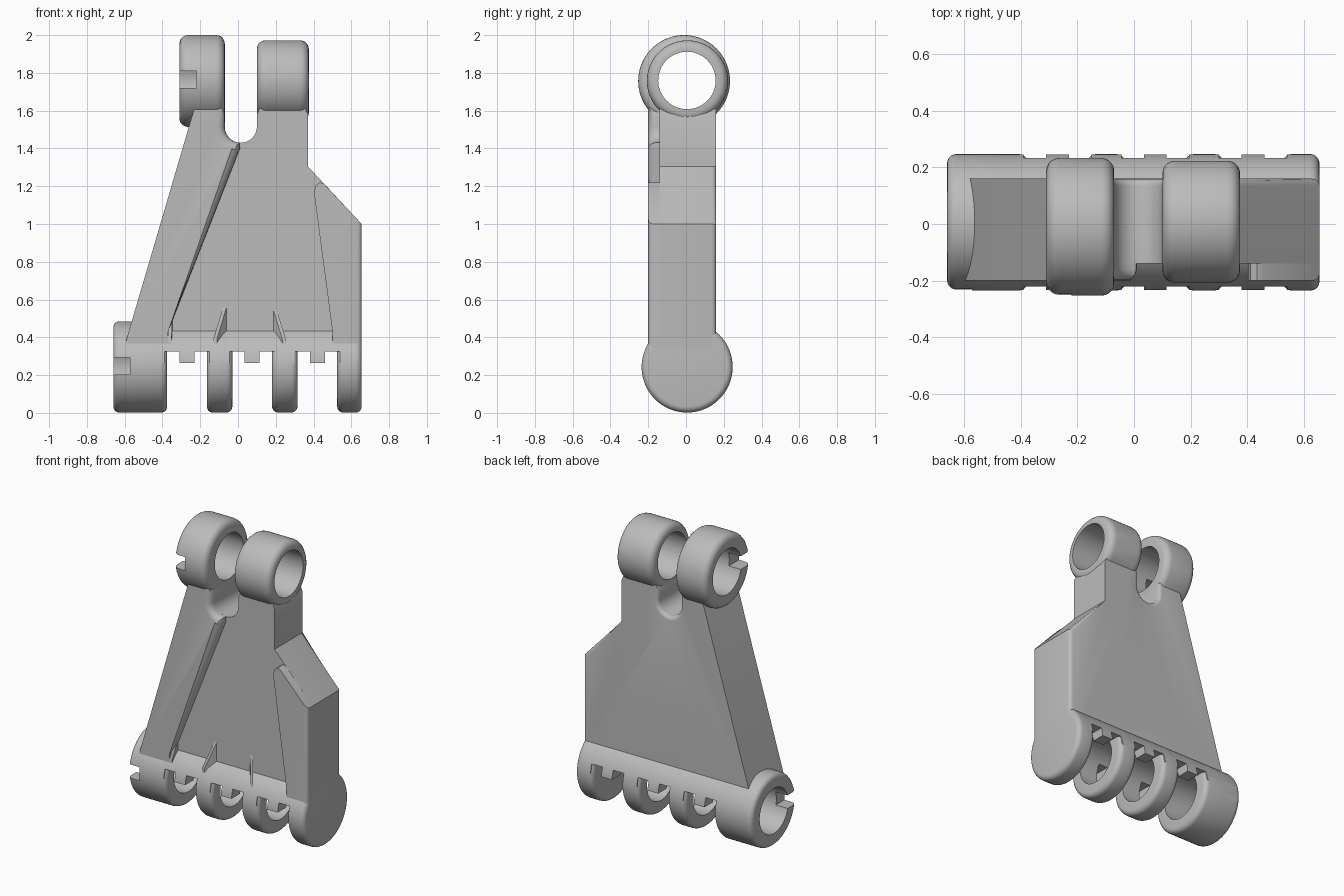
import bpy, bmesh, math
from mathutils import Vector, Matrix

if "Cube" in bpy.data.objects:
    bpy.data.objects.remove(bpy.data.objects["Cube"], do_unlink=True)

grey = bpy.data.materials.new("plain_grey")
grey.use_nodes = True
grey.diffuse_color = (0.5, 0.5, 0.5, 1)
grey.node_tree.nodes["Principled BSDF"].inputs["Base Color"].default_value = (0.5, 0.5, 0.5, 1)

BACK, WEB, FRONT = 0.16, -0.14, -0.2
BARREL_Y, BARREL_Z, BARREL_R = 0.006, 0.243, 0.241
BORE_R, PIN_Z = 0.152, 1.76


def to_object(name, bm):
    bmesh.ops.recalc_face_normals(bm, faces=bm.faces)
    mesh = bpy.data.meshes.new(name)
    bm.to_mesh(mesh)
    bm.free()
    obj = bpy.data.objects.new(name, mesh)
    bpy.context.scene.collection.objects.link(obj)
    mesh.materials.append(grey)
    return obj


def rod(name, start, end, radius, fillet=0, sides=64):
    """Cylinder between two points, with optional rounded rims."""
    start, end = Vector(start), Vector(end)
    axis = end - start
    bm = bmesh.new()
    bmesh.ops.create_cone(bm, cap_ends=True, segments=sides, radius1=radius,
                          radius2=radius, depth=axis.length)
    if fillet:
        rims = [e for e in bm.edges if abs(e.verts[0].co.z - e.verts[1].co.z) < 1e-5]
        bmesh.ops.bevel(bm, geom=rims, offset=fillet, segments=5, profile=0.5, affect='EDGES')
    turn = axis.to_track_quat('Z', 'Y').to_matrix().to_4x4()
    bm.transform(Matrix.Translation((start + end) / 2) @ turn)
    return to_object(name, bm)


def box(name, low, high):
    low, high = Vector(low), Vector(high)
    bm = bmesh.new()
    bmesh.ops.create_cube(bm, size=1)
    bm.transform(Matrix.Translation((low + high) / 2) @ Matrix.Diagonal((*(high - low), 1)))
    return to_object(name, bm)


def prism(name, outline, y0, y1, rounded=None, radius=0.03):
    """Extrude an x-z outline along y, rounding the edges picked by a rule."""
    bm = bmesh.new()
    face = bm.faces.new([bm.verts.new((x, y0, z)) for x, z in outline])
    grown = bmesh.ops.extrude_face_region(bm, geom=[face])["geom"]
    bmesh.ops.translate(bm, vec=(0, y1 - y0, 0),
                        verts=[v for v in grown if isinstance(v, bmesh.types.BMVert)])
    if rounded:
        picked = [e for e in bm.edges if rounded(e.verts[0].co, e.verts[1].co)]
        bmesh.ops.bevel(bm, geom=picked, offset=radius, segments=4, profile=0.5, affect='EDGES')
    return to_object(name, bm)


def arc(cx, cz, r, a0, a1, steps):
    angles = [math.radians(a0 + (a1 - a0) * i / steps) for i in range(steps + 1)]
    return [(cx + r * math.cos(a), cz + r * math.sin(a)) for a in angles]


def cut(obj, cutters):
    for c in cutters:
        mod = obj.modifiers.new("cut", 'BOOLEAN')
        mod.operation, mod.solver, mod.object = 'DIFFERENCE', 'EXACT', c


# Cutters: pin bores, side holes with open slots
top_bore = rod("top_bore", (-0.6, 0.005, PIN_Z), (0.6, 0.005, PIN_Z), BORE_R)
low_bore = rod("low_bore", (-0.9, BARREL_Y, BARREL_Z), (0.56, BARREL_Y, BARREL_Z), BORE_R)


def side_hole(x, z):
    return [rod("side_hole", (x, -0.4, z), (x, 0.4, z), 0.062, sides=32),
            box("side_slot", (x - 0.2, -0.4, z - 0.045), (x, -0.02, z + 0.045))]


top_side = side_hole(-0.22, 1.765)
low_side = side_hole(-0.572, 0.248)
small_holes = [rod("small_hole", (x, -0.4, z), (x, 0.4, z), 0.032, sides=24)
               for x in (0.19, 0.285) for z in (1.61, 1.72, 1.825)]


# Slanted holes that cross inside the web
def slanted(x0, z0, x1, z1, r):
    a, b = Vector((x0, WEB, z0)), Vector((x1, BACK, z1))
    reach = (b - a) * 0.3
    return rod("slanted_hole", a - reach, b + reach, r, sides=32)


web_holes = []
for upper, lower, back_up, back_low in ((-0.095, -0.23, -0.195, -0.25),
                                        (0.095, 0.05, 0.09, 0.095),
                                        (0.27, 0.34, 0.39, 0.445)):
    web_holes.append(slanted(upper, 0.82, back_low, 0.54, 0.05))
    web_holes.append(slanted(lower, 0.53, back_up, 0.675, 0.056))
web_holes.append(slanted(0.24, 1.46, 0.24, 1.2, 0.06))
web_holes.append(slanted(0.24, 1.22, 0.24, 1.43, 0.064))
bm = bmesh.new()
bmesh.ops.create_uvsphere(bm, u_segments=32, v_segments=16, radius=0.115)
bm.transform(Matrix.Translation((0.24, 0.01, 1.327)))
web_holes.append(to_object("crossing_hollow", bm))

parts = []

# Web plate with saddle between the two necks
saddle = arc(0.015, 1.515, 0.085, 180, 360, 20)
outline = [(-0.605, 0.34), (-0.235, 1.6), (-0.21, 1.65), (-0.1, 1.65), (-0.07, 1.58)] + saddle
outline += [(0.1, 1.58), (0.13, 1.65), (0.34, 1.65), (0.37, 1.58), (0.37, 1.305),
            (0.655, 1.0), (0.655, 0.34)]


def plate_rule(a, b):
    back = min(a.y, b.y) > 0.1
    on_saddle = all(-0.08 < v.x < 0.11 and 1.4 < v.z < 1.59 for v in (a, b))
    outer = min(a.x, b.x) > 0.36 and max(a.z, b.z) < 1.31 and abs(a.z - b.z) > 0.1
    return back and (on_saddle or outer)


plate = prism("web_plate", outline, WEB, BACK, plate_rule, 0.025)
cut(plate, [top_bore, low_bore] + web_holes + small_holes)
parts.append(plate)

# Front struts
outline = [(-0.605, 0.34), (-0.235, 1.6), (-0.21, 1.65), (-0.1, 1.65), (-0.07, 1.58)]
outline += arc(0.015, 1.515, 0.085, 180, 265, 10) + [(0.01, 1.4), (-0.37, 0.43), (-0.37, 0.34)]
strut = prism("right_strut", outline, FRONT, WEB + 0.01,
              lambda a, b: max(a.y, b.y) < -0.19 and min(a.x, b.x) > -0.38
              and max(a.z, b.z) < 1.59 and max(a.z, b.z) > 0.44, 0.04)
cut(strut, [top_bore, low_bore])
parts.append(strut)
outline = [(0.5, 0.34), (0.5, 0.43), (0.402, 1.17), (0.412, 1.205), (0.435, 1.22), (0.455, 1.213),
           (0.655, 1.0), (0.655, 0.34)]
strut = prism("left_strut", outline, FRONT, WEB + 0.01,
              lambda a, b: max(a.y, b.y) < -0.19 and min(a.x, b.x) > 0.64, 0.025)
cut(strut, [low_bore])
parts.append(strut)

# Gusset fins at the foot of the recess
for name, x_web, x_tip, top in (("outer_fin", -0.365, -0.37, 0.53),
                                ("middle_fin", -0.07, -0.13, 0.59),
                                ("inner_fin", 0.18, 0.235, 0.57)):
    bm = bmesh.new()
    base = [Vector((x_web, WEB + 0.01, top)), Vector((x_web, WEB + 0.01, 0.41)),
            Vector((x_tip, FRONT, 0.36)), Vector((x_tip, FRONT, 0.39))]
    face = bm.faces.new([bm.verts.new(p) for p in base])
    grown = bmesh.ops.extrude_face_region(bm, geom=[face])["geom"]
    bmesh.ops.translate(bm, vec=(0.018, 0, 0),
                        verts=[v for v in grown if isinstance(v, bmesh.types.BMVert)])
    parts.append(to_object(name, bm))

# Upper knuckles
knuckle = rod("right_knuckle", (-0.31, -0.01, 1.757), (-0.07, -0.01, 1.757), 0.243, 0.045, 96)
cut(knuckle, [top_bore] + top_side)
parts.append(knuckle)
knuckle = rod("left_knuckle", (0.1, 0.008, 1.757), (0.375, 0.008, 1.757), 0.215, 0.045, 96)
cut(knuckle, [top_bore] + small_holes + web_holes[-3:-1])
parts.append(knuckle)

# Lower hinge fingers
fingers = ((-0.66, -0.375), (-0.165, -0.03), (0.18, 0.315), (0.525, 0.655))
for i, (x0, x1) in enumerate(fingers):
    finger = rod(f"hinge_finger_{i + 1}", (x0, BARREL_Y, BARREL_Z), (x1, BARREL_Y, BARREL_Z),
                 BARREL_R, 0.032, 96)
    if i < 3:
        cut(finger, [low_bore] + (low_side if i == 0 else []))
    parts.append(finger)

# Barrel roof joining the fingers, with notches beside each one
roof = rod("barrel_roof", (-0.6, BARREL_Y, BARREL_Z), (0.62, BARREL_Y, BARREL_Z), BARREL_R, 0, 96)
notches = [box("roof_trim", (-0.8, -0.4, -0.2), (0.8, 0.4, 0.265))]
for left, right in zip(fingers, fingers[1:]):
    a, b = left[1], right[0]
    for x0, x1 in ((a - 0.015, a + 0.065), (b - 0.065, b + 0.015)):
        notches.append(box("roof_notch", (x0, -0.4, 0.1), (x1, 0.4, 0.325)))
cut(roof, notches + [low_bore] + low_side)
parts.append(roof)

# Apply the cuts, shade and remove the cutters
bpy.ops.object.select_all(action='DESELECT')
for obj in parts:
    obj.select_set(True)
bpy.context.view_layer.objects.active = parts[0]
bpy.ops.object.convert(target='MESH')
bpy.ops.object.shade_smooth_by_angle(angle=math.radians(35))
cutters = [top_bore, low_bore] + top_side + low_side + small_holes + web_holes + notches
for obj in cutters:
    bpy.data.objects.remove(obj, do_unlink=True)
